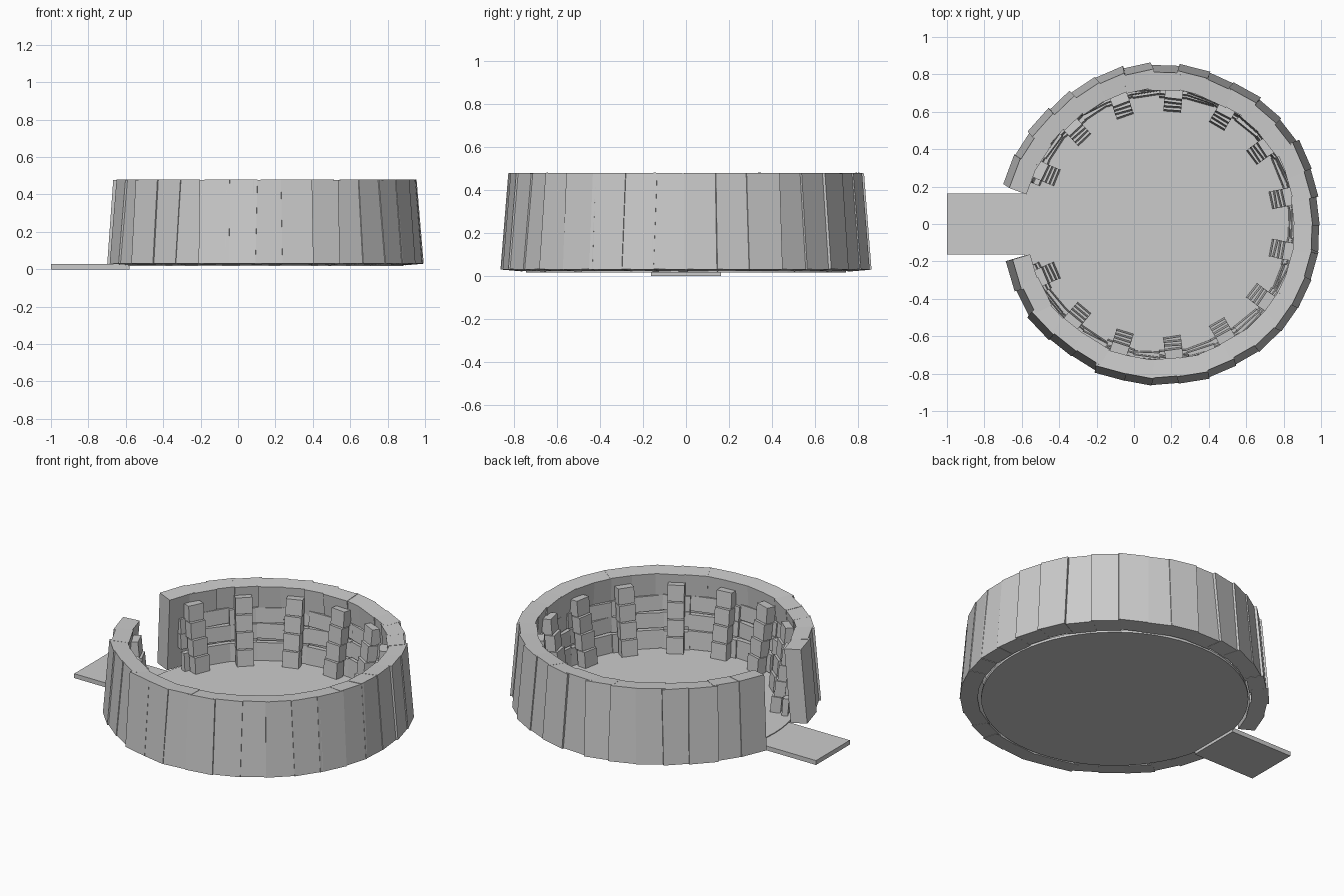
import bpy, bmesh, math, random
from mathutils import Matrix, Vector

if "Cube" in bpy.data.objects:
    bpy.data.objects.remove(bpy.data.objects["Cube"])

random.seed(4)
CX = 0.14  # ring centre on x


def add_object(name, bm):
    bmesh.ops.recalc_face_normals(bm, faces=bm.faces)
    mesh = bpy.data.meshes.new(name)
    bm.to_mesh(mesh)
    bm.free()
    obj = bpy.data.objects.new(name, mesh)
    bpy.context.collection.objects.link(obj)


def ring_box(bm, angle, radius, z, size, lean=0, yaw=0, roll=0):
    """Box on the ring: size is (radial depth, width, height); lean tips the top inward."""
    m = (Matrix.Translation((CX, 0, 0))
         @ Matrix.Rotation(math.radians(angle), 4, 'Z')
         @ Matrix.Translation((radius, 0, z))
         @ Matrix.Rotation(math.radians(yaw), 4, 'Z')
         @ Matrix.Rotation(math.radians(roll), 4, 'X')
         @ Matrix.Rotation(math.radians(-lean), 4, 'Y')
         @ Matrix.Diagonal((*size, 1)))
    bmesh.ops.create_cube(bm, size=1, matrix=m)


def spread(n, limit):
    return [-limit + 2 * limit * i / (n - 1) for i in range(n)]


# arena floor
bm = bmesh.new()
bmesh.ops.create_cone(bm, cap_ends=True, segments=64, radius1=0.745, radius2=0.745,
                      depth=0.015, matrix=Matrix.Translation((CX, 0, 0.0245)))
add_object("arena_floor", bm)

# entrance ramp
bm = bmesh.new()
bmesh.ops.create_cube(bm, size=1, matrix=Matrix.Translation((-0.79, 0, 0.0135))
                      @ Matrix.Diagonal((0.42, 0.328, 0.027, 1)))
add_object("entrance_ramp", bm)

# outer wall of overlapping leaning panels
bm = bmesh.new()
for a in spread(32, 160.5):
    ring_box(bm, a, 0.786 + random.uniform(-0.008, 0.008), 0.251, (0.098, 0.168, 0.45),
             lean=4.8, yaw=random.uniform(-4, 5), roll=random.uniform(-1.2, 1.2))
add_object("outer_wall", bm)

# tiers of planks inside the wall
bm = bmesh.new()
for radius, z, height in ((0.70, 0.085, 0.11), (0.72, 0.195, 0.09), (0.735, 0.29, 0.09)):
    for a in spread(27, 156):
        ring_box(bm, a, radius + random.uniform(-0.008, 0.008), z + random.uniform(-0.006, 0.006),
                 (0.035, 0.155, height), lean=-4,
                 yaw=random.uniform(-4, 4), roll=random.uniform(-2, 2))
add_object("plank_tiers", bm)

# stepped block columns
bm = bmesh.new()
for a in spread(14, 156):
    for i in range(4):
        ring_box(bm, a, 0.638 + 0.021 * i, 0.08 + 0.098 * i, (0.06, 0.095, 0.096),
                 lean=-5, yaw=random.uniform(-3, 3))
add_object("block_columns", bm)
